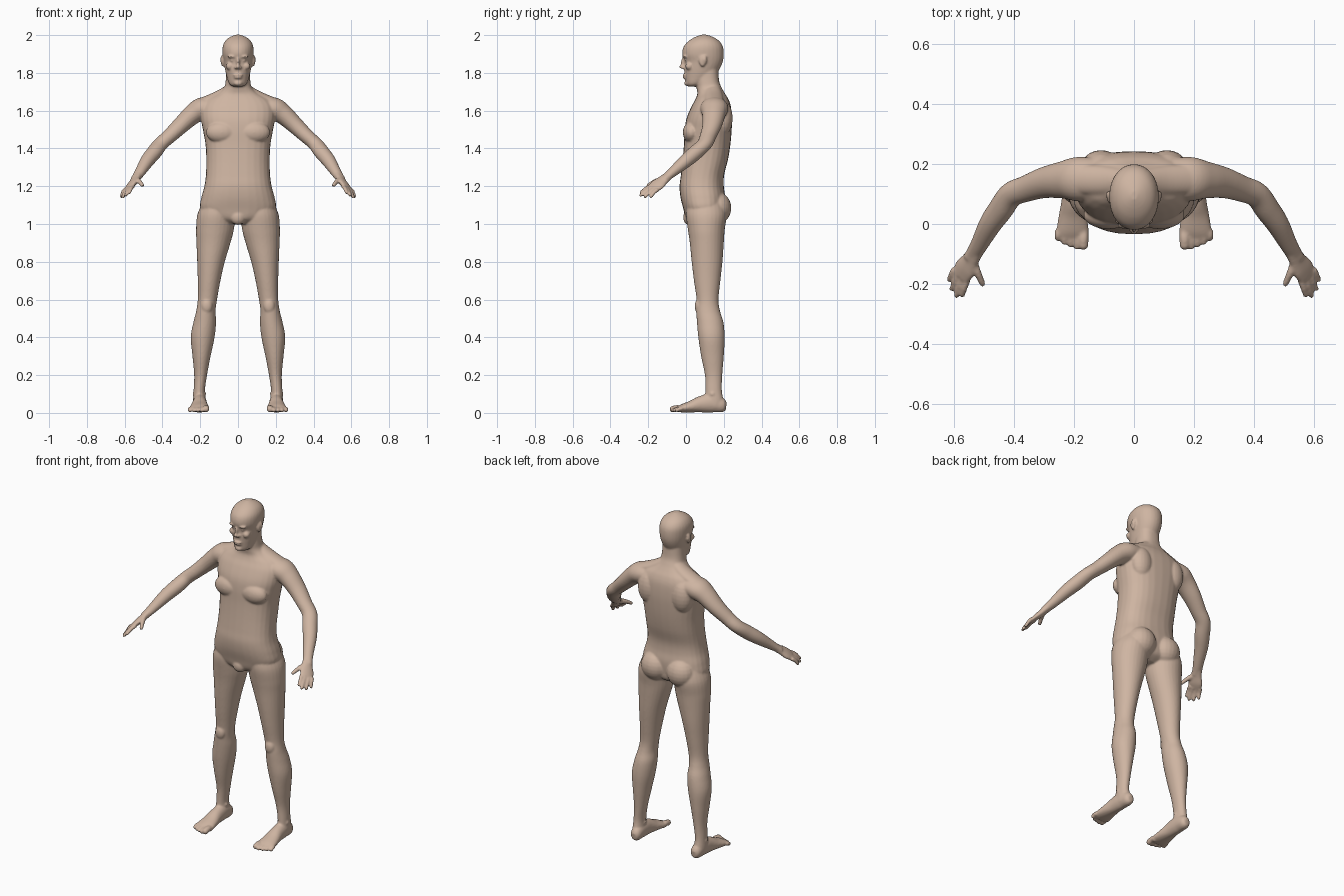
import bpy, bmesh, math
from mathutils import Vector, Matrix

bm = bmesh.new()
SIDES = 28


def spline(rows, n=5):
    """Catmull-Rom interpolation of every column of a section table."""
    out = []
    for i in range(len(rows) - 1):
        a, b = rows[max(i - 1, 0)], rows[i]
        c, d = rows[i + 1], rows[min(i + 2, len(rows) - 1)]
        for k in range(n):
            t = k / n
            out.append([0.5 * (2 * q + (r - p) * t + (2 * p - 5 * q + 4 * r - s) * t * t
                               + (3 * q - p - 3 * r + s) * t ** 3)
                        for p, q, r, s in zip(a, b, c, d)])
    out.append(list(rows[-1]))
    return out


def skin(rings):
    """Bridge a list of point rings into a closed surface."""
    vs = [[bm.verts.new(p) for p in ring] for ring in rings]
    n = len(vs[0])
    for a, b in zip(vs, vs[1:]):
        for i in range(n):
            j = (i + 1) % n
            bm.faces.new((a[i], a[j], b[j], b[i]))
    bm.faces.new(vs[0][::-1])
    bm.faces.new(vs[-1])


def stack(rows, power=2.0):
    """Horizontal sections: z, centre x, half width, front y, back y."""
    rings = []
    for z, xc, hx, yf, yb in spline(rows):
        ring = []
        for i in range(SIDES):
            a = 2 * math.pi * i / SIDES
            c, s = math.cos(a), math.sin(a)
            ring.append((xc + hx * math.copysign(abs(c) ** (2 / power), c),
                         (yf + yb) / 2 + (yb - yf) / 2 * math.copysign(abs(s) ** (2 / power), s), z))
        rings.append(ring)
    skin(rings)


def tube(rows, ref=(0, 0, 1)):
    """Sections across a path: x, y, z, half width, half height."""
    pts = spline(rows)
    rings = []
    for k, (x, y, z, w, h) in enumerate(pts):
        t = Vector(pts[min(k + 1, len(pts) - 1)][:3]) - Vector(pts[max(k - 1, 0)][:3])
        u = t.cross(Vector(ref)).normalized()
        v = u.cross(t).normalized()
        rings.append([Vector((x, y, z)) + u * w * math.cos(2 * math.pi * i / SIDES)
                      + v * h * math.sin(2 * math.pi * i / SIDES) for i in range(SIDES)])
    skin(rings)


def blob(x, y, z, rx, ry, rz):
    bmesh.ops.create_uvsphere(bm, u_segments=20, v_segments=12, radius=1,
                              matrix=Matrix.Translation((x, y, z)) @ Matrix.Diagonal((rx, ry, rz, 1)))


def digit(base, tip, r0, r1, lift=0.005):
    """Finger or toe: slightly arched tapering tube with a round tip."""
    mid = [(a + b) / 2 for a, b in zip(base, tip)]
    rm = (r0 + r1) / 2
    tube([(*base, r0, r0), (mid[0], mid[1], mid[2] + lift, rm, rm), (*tip, r1, r1)])
    blob(*tip, r1, r1, r1)


# leg
stack([(1.12, .10, .085, .01, .20), (1.05, .115, .10, .0, .215), (.97, .122, .10, .01, .205),
       (.90, .13, .09, .02, .20), (.80, .143, .073, .03, .193), (.70, .153, .06, .042, .182),
       (.60, .162, .051, .056, .172), (.54, .17, .051, .054, .18), (.48, .176, .06, .058, .198),
       (.40, .187, .063, .065, .205), (.30, .193, .048, .08, .20), (.20, .198, .034, .10, .192),
       (.12, .205, .03, .103, .19), (.06, .205, .033, .10, .20), (.03, .205, .03, .10, .20)])
blob(.165, .068, .565, .03, .022, .04)           # kneecap
blob(.205, .14, .10, .037, .022, .02)            # ankle bones

# foot and toes
tube([(.20, .213, .035, .015, .02), (.20, .195, .038, .03, .036), (.202, .14, .052, .036, .05),
      (.203, .08, .046, .039, .044), (.204, .03, .034, .047, .032), (.205, -.02, .024, .054, .022),
      (.205, -.045, .018, .051, .014)])
for i, (tip, r) in enumerate([(-.07, .017), (-.075, .0115), (-.068, .011), (-.06, .011), (-.047, .011)]):
    x = .169 + .0212 * i
    digit((x, -.02, .02), (x, tip, r + .003), r, r)

# arm
tube([(.12, .15, 1.62, .07, .05), (.19, .15, 1.61, .074, .06), (.24, .147, 1.58, .062, .053),
      (.30, .138, 1.525, .052, .045), (.36, .118, 1.468, .044, .039), (.41, .098, 1.423, .042, .037),
      (.445, .05, 1.378, .042, .039), (.48, .0, 1.335, .038, .036), (.515, -.065, 1.28, .03, .027),
      (.535, -.10, 1.25, .027, .021), (.545, -.118, 1.236, .028, .019)])
# hand, thumb and fingers
tube([(.53, -.092, 1.257, .026, .02), (.547, -.122, 1.232, .032, .018),
      (.565, -.15, 1.208, .041, .017), (.58, -.174, 1.19, .037, .012)], ref=(.35, .25, 1))
digit((.54, -.125, 1.236), (.506, -.20, 1.205), .016, .010)
for base, tip in [((.556, -.183, 1.201), (.574, -.237, 1.168)), ((.571, -.173, 1.194), (.593, -.239, 1.153)),
                  ((.586, -.162, 1.187), (.608, -.217, 1.145)), ((.600, -.151, 1.181), (.617, -.185, 1.146))]:
    digit(base, tip, .0115, .0095)

# shoulder, chest, back and hip muscles
tube([(.02, .14, 1.72, .04, .035), (.10, .145, 1.675, .05, .032), (.20, .15, 1.635, .05, .03)])
blob(.085, .03, 1.485, .085, .047, .058)
blob(.11, .195, 1.56, .065, .052, .095)
blob(.085, .165, 1.085, .085, .075, .085)

# eye, brow, cheek and ear
blob(.03, .004, 1.866, .013, .011, .008)
blob(.03, -.003, 1.886, .026, .015, .008)
blob(.044, .018, 1.835, .021, .022, .02)
blob(.082, .088, 1.862, .008, .019, .03)
blob(.086, .098, 1.87, .008, .013, .022)
blob(.011, -.014, 1.828, .009, .011, .008)       # nostril

# mirror everything so far to the other side
copy = bmesh.ops.duplicate(bm, geom=bm.verts[:] + bm.edges[:] + bm.faces[:])["geom"]
for v in copy:
    if isinstance(v, bmesh.types.BMVert):
        v.co.x *= -1

# torso and neck
stack([(1.00, 0, .06, .03, .15), (1.03, 0, .15, .0, .195), (1.08, 0, .20, -.014, .205),
       (1.14, 0, .194, -.029, .208), (1.20, 0, .178, -.034, .20), (1.26, 0, .17, -.027, .202),
       (1.34, 0, .168, -.018, .222), (1.42, 0, .172, -.011, .235), (1.50, 0, .186, -.007, .242),
       (1.56, 0, .197, .003, .243), (1.62, 0, .195, .028, .238), (1.66, 0, .165, .05, .225),
       (1.69, 0, .11, .06, .207), (1.72, 0, .075, .056, .19), (1.76, 0, .065, .052, .175),
       (1.84, 0, .06, .052, .17)], power=2.4)
blob(0, .015, 1.035, .04, .03, .04)

# head
stack([(1.727, 0, .02, .015, .05), (1.74, 0, .045, .002, .09), (1.78, 0, .06, -.006, .15),
       (1.82, 0, .069, -.009, .178), (1.86, 0, .076, -.008, .195), (1.90, 0, .082, -.02, .20),
       (1.94, 0, .081, -.012, .195), (1.97, 0, .067, .015, .175), (1.99, 0, .042, .048, .143),
       (2.002, 0, .012, .08, .11)], power=2.1)
blob(0, -.022, 1.833, .011, .015, .011)          # nose tip
blob(0, -.011, 1.855, .009, .017, .03)           # nose bridge
blob(0, -.006, 1.788, .025, .013, .006)          # upper lip
blob(0, -.005, 1.775, .022, .013, .006)          # lower lip
blob(0, .006, 1.745, .024, .016, .014)           # chin

bmesh.ops.recalc_face_normals(bm, faces=bm.faces[:])
mesh = bpy.data.meshes.new("human_body")
bm.to_mesh(mesh)
bm.free()
body = bpy.data.objects.new("human_body", mesh)
bpy.context.collection.objects.link(body)

# fuse the parts into one smooth skin
remesh = body.modifiers.new("fuse", 'REMESH')
remesh.mode = 'VOXEL'
remesh.voxel_size = 0.0055
remesh.use_smooth_shade = True
smooth = body.modifiers.new("soften", 'SMOOTH')
smooth.factor = 0.5
smooth.iterations = 5

skin_mat = bpy.data.materials.new("skin")
skin_mat.diffuse_color = (0.62, 0.46, 0.36, 1)
mesh.materials.append(skin_mat)
